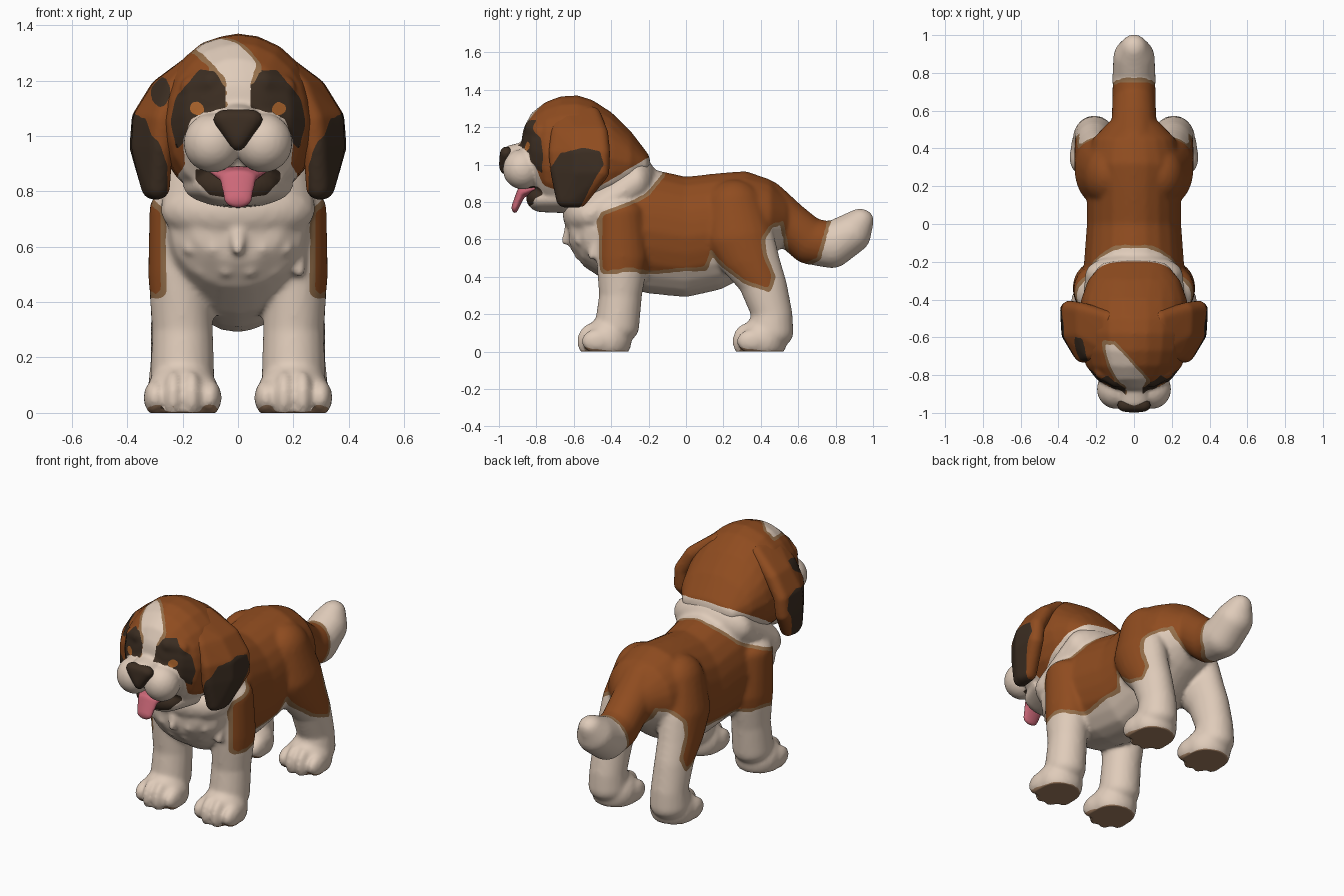
import bpy, bmesh, math
from mathutils import Vector

cube = bpy.data.objects.get("Cube")
if cube:
    bpy.data.objects.remove(cube, do_unlink=True)


# Colours
def material(name, r, g, b):
    m = bpy.data.materials.new(name)
    m.use_nodes = True
    m.diffuse_color = (r, g, b, 1)
    m.node_tree.nodes["Principled BSDF"].inputs["Base Color"].default_value = (r, g, b, 1)
    return m


MATS = [material("cream fur", .74, .60, .49), material("brown fur", .275, .072, .014),
        material("tan edge", .30, .16, .07), material("dark fur", .045, .027, .016),
        material("tongue pink", .61, .14, .19), material("sole brown", .36, .21, .12),
        material("amber eye", .42, .13, .025)]
CREAM, BROWN, TAN, DARK, PINK, SOLE, AMBER = range(len(MATS))

# Unit ball points, reused by every rounded form
ball = bmesh.new()
bmesh.ops.create_icosphere(ball, subdivisions=3, radius=1)
UNIT = [v.co.copy() for v in ball.verts]
ball.free()


def hull(bm, balls):
    """Convex skin around a few ellipsoids (x, y, z, rx, ry, rz)."""
    t = bmesh.new()
    for x, y, z, a, b, c in balls:
        for u in UNIT:
            t.verts.new((x + a * u.x, y + b * u.y, z + c * u.z))
    bmesh.ops.convex_hull(t, input=t.verts[:])
    bmesh.ops.delete(t, geom=[v for v in t.verts if not v.link_faces], context='VERTS')
    bmesh.ops.recalc_face_normals(t, faces=t.faces[:])
    me = bpy.data.meshes.new("part")
    t.to_mesh(me)
    t.free()
    bm.from_mesh(me)
    bpy.data.meshes.remove(me)


def chain(bm, keys):
    for a, b in zip(keys, keys[1:]):
        hull(bm, [a, b])


def ring(y, low, high, width):
    return (0, y, (low + high) / 2, width, .03, (high - low) / 2)


def mirrored(keys, s):
    return [(s * k[0],) + tuple(k[1:]) for k in keys]


def dist(poly, px, py):
    """Signed distance to a patch outline, negative inside."""
    best, inside = 9, False
    for (ax, ay), (bx, by) in zip(poly, poly[1:] + poly[:1]):
        dx, dy = bx - ax, by - ay
        t = max(0, min(1, ((px - ax) * dx + (py - ay) * dy) / (dx * dx + dy * dy)))
        best = min(best, math.hypot(px - ax - t * dx, py - ay - t * dy))
        if (ay > py) != (by > py) and px < ax + dx * (py - ay) / dy:
            inside = not inside
    return -best if inside else best


def fuse(name, bm, rule, voxel=.01, rounds=5):
    """Blend the forms into one skin, then colour its faces by rule."""
    me = bpy.data.meshes.new(name)
    bm.to_mesh(me)
    bm.free()
    ob = bpy.data.objects.new(name, me)
    bpy.context.collection.objects.link(ob)
    r = ob.modifiers.new("blend", 'REMESH')
    r.mode, r.voxel_size = 'VOXEL', voxel
    s = ob.modifiers.new("soften", 'SMOOTH')
    s.factor, s.iterations = .5, rounds
    deps = bpy.context.evaluated_depsgraph_get()
    skin = bpy.data.meshes.new_from_object(ob.evaluated_get(deps))
    ob.modifiers.clear()
    ob.data = skin
    skin.name = name
    skin.materials.clear()
    for m in MATS:
        skin.materials.append(m)
    b = bmesh.new()
    b.from_mesh(skin)
    for v in b.verts:
        v.co.z = max(v.co.z, 0)
    b.normal_update()
    for f in b.faces:
        f.smooth = True
        f.material_index = rule(f.calc_center_median(), f.normal)
    # Even out the stepped colour borders
    edges = [e for e in b.edges if len({f.material_index for f in e.link_faces}) > 1]
    near = {}
    for e in edges:
        p, q = e.verts
        near.setdefault(p, []).append(q)
        near.setdefault(q, []).append(p)
    for _ in range(4):
        new = {v: v.co.lerp(sum((n.co for n in ns), Vector()) / len(ns), .5)
               for v, ns in near.items() if len(ns) == 2}
        for v, co in new.items():
            v.co = co
    b.to_mesh(skin)
    b.free()


# Body: torso, neck, tail, legs and chest fur
bm = bmesh.new()
chain(bm, [ring(-.60, .53, .78, .17), ring(-.54, .45, .86, .24), ring(-.4, .36, .95, .28),
           ring(-.2, .31, .98, .265), ring(0, .29, .935, .25), ring(.18, .33, .955, .25),
           ring(.32, .40, .965, .26), ring(.45, .5, .92, .22), ring(.53, .58, .84, .14)])
hull(bm, [(0, -.265, .905, .26, .11, .145), (0, -.51, .73, .28, .15, .13)])
chain(bm, [(0, .42, .78, .13, .13, .14), (0, .54, .69, .12, .12, .12),
           (0, .66, .59, .115, .12, .125), (0, .78, .57, .115, .12, .125),
           (0, .88, .63, .11, .11, .11), (0, .93, .70, .07, .075, .065)])
front_leg = [(.2, -.35, .74, .12, .13, .08), (.21, -.34, .5, .115, .14, .1),
             (.2, -.35, .3, .11, .115, .08), (.2, -.37, .13, .115, .12, .09)]
back_leg = [(.14, .26, .76, .13, .16, .16), (.195, .29, .6, .12, .185, .13),
            (.205, .34, .48, .113, .165, .1), (.21, .41, .36, .105, .13, .08),
            (.21, .46, .2, .105, .11, .08), (.21, .45, .1, .115, .125, .09)]
for s in (1, -1):
    for leg, paw_y in ((front_leg, -.42), (back_leg, .41)):
        chain(bm, mirrored(leg, s))
        hull(bm, [(s * .2, paw_y, .06, .135, .13, .13)])
        for i in range(4):
            off = (i - 1.5) * .066
            hull(bm, [(s * .2 + off, paw_y - .09 + abs(off) * .35, .055, .042, .084,
                       .115 - abs(off) * .5)])
for i in range(-2, 3):
    for low, front in ((.59, -.645), (.51, -.595)):
        x = i * .08 + (.04 if low < .55 else 0)
        y = front + abs(x) * .45
        hull(bm, [(x, y + .05, low + .12, .05, .04, .05), (x * 1.1, y, low, .022, .022, .02)])

COAT = [(-.08, 1.2), (-.11, .94), (-.2, .83), (-.3, .78), (-.44, .73), (-.48, .65), (-.47, .55),
        (-.49, .46), (-.42, .43), (-.3, .45), (-.2, .43), (0, .45), (.1, .45), (.13, .55),
        (.2, .47), (.32, .38), (.44, .34), (.46, .4), (.41, .52), (.4, .6), (.45, .68),
        (.52, .7), (.57, .45), (.7, .5), (.76, .72), (.76, 1.2)]


def body_rule(p, n):
    x = abs(p.x)
    if p.z < .03 and n.z < -.5:
        return SOLE
    if p.z < .56 and x < .17 and p.y < .5:
        return CREAM
    d = dist(COAT, p.y, p.z)
    if p.y < -.3 and p.z < .85:
        d = max(d, .28 - x)
    return BROWN if d < 0 else TAN if d < .02 else CREAM


fuse("body", bm, body_rule, .012, 8)

# Head: skull, jaw, muzzle and brows
bm = bmesh.new()
chain(bm, [ring(-.85, .95, 1.22, .13), ring(-.82, .87, 1.28, .20), ring(-.75, .77, 1.335, .255),
           ring(-.67, .74, 1.365, .28), ring(-.58, .74, 1.37, .29), ring(-.5, .75, 1.345, .295),
           ring(-.4, .78, 1.28, .28), ring(-.3, .84, 1.18, .245), ring(-.22, .92, 1.07, .18)])
hull(bm, [(0, -.77, .82, .15, .085, .075), (0, -.65, .82, .2, .05, .08)])
for s in (1, -1):
    hull(bm, [(s * .092, -.875, .975, .105, .105, .108)])
    hull(bm, [(s * .09, -.82, 1.19, .05, .045, .05), (s * .16, -.785, 1.17, .05, .04, .05)])
hull(bm, [(0, -.82, 1.09, .07, .06, .04), (0, -.93, 1.055, .08, .055, .05)])

MASK = [(.045, 1.1), (.05, 1.18), (.085, 1.235), (.14, 1.24), (.18, 1.19), (.225, 1.14),
        (.245, 1.05), (.22, .95), (.18, 1.0), (.1, 1.06)]
MUZZLE = [(-.1, 1.11), (.06, 1.1), (.17, 1.06), (.2, .98), (.19, .9), (.24, .82), (.22, .5), (-.1, .5)]
MOUTH = [(-.1, .9), (.15, .88), (.155, .84), (.1, .785), (-.1, .765)]
BLAZE = [(-.04, 1.05), (-.04, 1.2), (-.1, 1.27), (-.17, 1.33), (-.16, 1.45), (.06, 1.45),
         (.06, 1.33), (.07, 1.27), (.05, 1.2), (.05, 1.05)]


def head_rule(p, n):
    x, face = abs(p.x), p.y < -.6
    snout = math.hypot(x - .092, p.z - .975) < .112 and p.y < -.84
    if p.y < -.72 and dist(MOUTH, x, p.z) < 0 and not snout:
        return DARK
    if snout or face and dist(MUZZLE, x, p.z) < 0:
        return CREAM
    if face and math.hypot((x - .15) / .028, (p.z - 1.1) / .022) < 1:
        return AMBER
    if face and dist(MASK, x, p.z) < 0:
        return DARK
    if p.z < .77 + (p.y + .65) * .6:
        return CREAM
    d = max(dist(BLAZE, p.x, p.z), p.y + .64 + max(0, p.x + .1) * 1.1)
    return CREAM if d < 0 else TAN if d < .02 else BROWN


fuse("head", bm, head_rule, .01, 6)

# Drooping ears
EAR_TIP = [(-.80, .90), (-.71, 1.0), (-.67, 1.06), (-.55, 1.09), (-.46, 1.07), (-.44, 1.0),
           (-.5, .9), (-.55, .8), (-.6, .7), (-.8, .7)]


def ear_rule(p, n):
    spot = p.x < 0 and p.y < -.6 and math.hypot((p.x + .28) / .035, (p.z - 1.16) / .055) < 1
    tip = dist(EAR_TIP, p.y, p.z) < 0 and abs(p.x) > .255 + max(0, p.z - .9) * .4
    return DARK if spot or tip else BROWN


for side, s in (("left", 1), ("right", -1)):
    bm = bmesh.new()
    rows = [((.13, -.66), (.14, -.58), (.14, -.50), 1.265),
            ((.225, -.68), (.27, -.58), (.275, -.46), 1.165),
            ((.27, -.69), (.335, -.58), (.34, -.45), 1.06),
            ((.28, -.68), (.34, -.58), (.347, -.455), .96),
            ((.29, -.65), (.305, -.61), (.30, -.57), .815)]
    levels = [[(s * x, y, row[-1], .045, .045, .045) for x, y in row[:-1]] for row in rows]
    for a, b in zip(levels, levels[1:]):
        hull(bm, a + b)
    fuse(side + "_ear", bm, ear_rule)

# Nose
bm = bmesh.new()
hull(bm, [(-.045, -.96, 1.06, .045, .035, .036), (.045, -.96, 1.06, .045, .035, .036),
          (0, -.965, .995, .035, .035, .05)])
fuse("nose", bm, lambda p, n: DARK, rounds=2)

# Tongue
bm = bmesh.new()
chain(bm, [(0, -.80, .875, .11, .03, .02), (0, -.88, .85, .067, .025, .03),
           (0, -.915, .77, .05, .018, .03)])
fuse("tongue", bm, lambda p, n: PINK, .008, 2)
